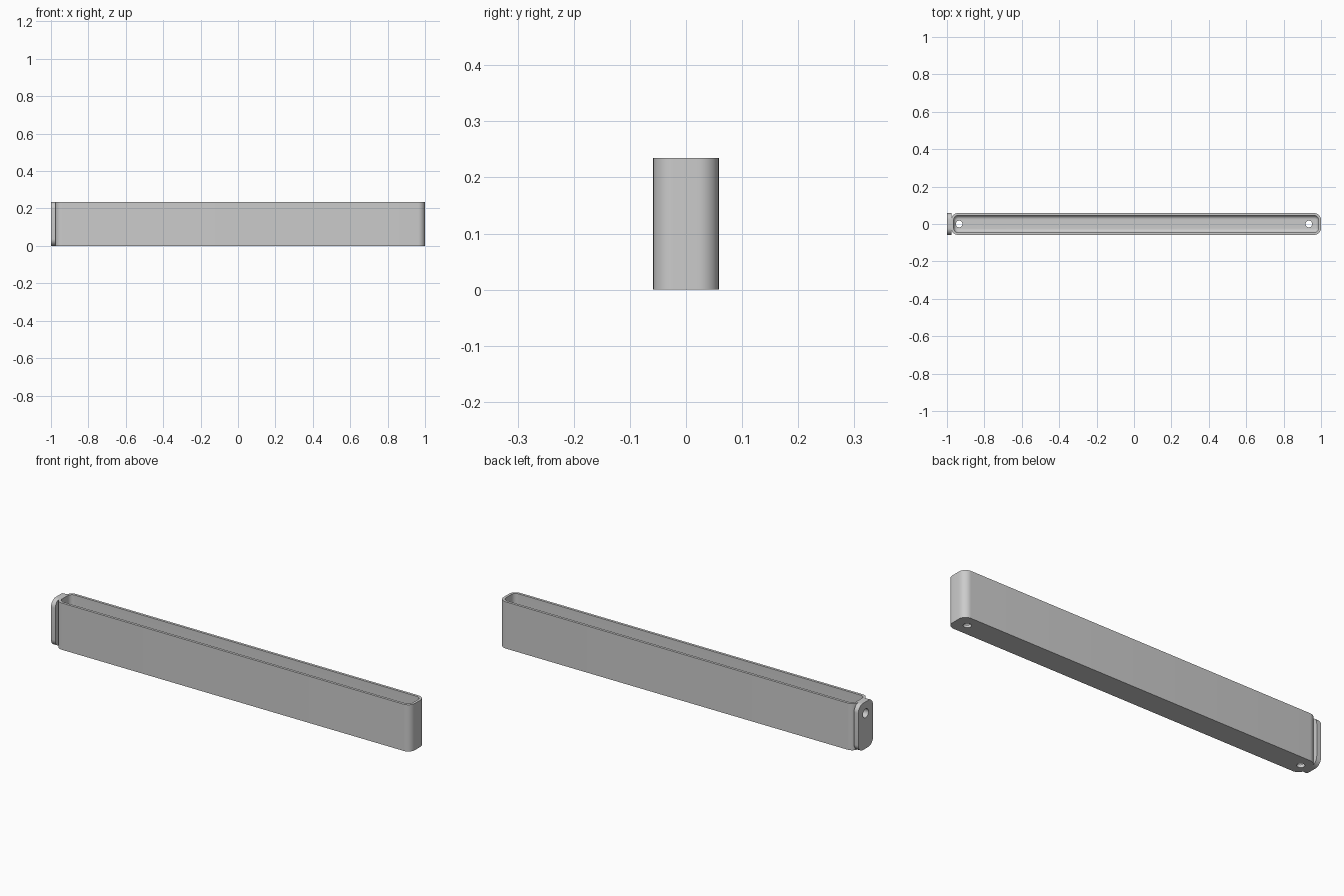
import bpy
import bmesh
import math

cube = bpy.data.objects.get("Cube")
if cube:
    bpy.data.objects.remove(cube, do_unlink=True)

LENGTH_MIN, LENGTH_MAX = -0.977, 1.0
HALF_W, HEIGHT, CORNER = 0.0585, 0.235, 0.037
WALL, FLOOR, FILLET = 0.013, 0.014, 0.02
CENTRE = (LENGTH_MIN + LENGTH_MAX) / 2
HALF_L = (LENGTH_MAX - LENGTH_MIN) / 2

grey = bpy.data.materials.new("plain_grey")
grey.use_nodes = True
colour = (0.6, 0.6, 0.6, 1)
grey.diffuse_color = colour
grey.node_tree.nodes["Principled BSDF"].inputs["Base Color"].default_value = colour


def rounded_rect(hu, hv, r, steps=10):
    """Outline of a rounded rectangle, counter-clockwise."""
    points = []
    for k, (su, sv) in enumerate([(1, 1), (-1, 1), (-1, -1), (1, -1)]):
        for i in range(steps + 1):
            a = (k + i / steps) * math.pi / 2
            points.append((su * (hu - r) + r * math.cos(a),
                           sv * (hv - r) + r * math.sin(a)))
    return points


def loft(name, rings):
    """Skin a stack of equal rings and cap both ends."""
    bm = bmesh.new()
    loops = [[bm.verts.new(p) for p in ring] for ring in rings]
    for a, b in zip(loops, loops[1:]):
        for i in range(len(a)):
            j = (i + 1) % len(a)
            bm.faces.new((a[i], a[j], b[j], b[i]))
    bm.faces.new(loops[0][::-1])
    bm.faces.new(loops[-1])
    bmesh.ops.recalc_face_normals(bm, faces=bm.faces)
    mesh = bpy.data.meshes.new(name)
    bm.to_mesh(mesh)
    bm.free()
    ob = bpy.data.objects.new(name, mesh)
    bpy.context.collection.objects.link(ob)
    mesh.materials.append(grey)
    return ob


def activate(ob):
    bpy.ops.object.select_all(action='DESELECT')
    ob.select_set(True)
    bpy.context.view_layer.objects.active = ob


def drill(ob, location, radius, rotation=(0, 0, 0)):
    """Cut a round hole through a part."""
    bpy.ops.mesh.primitive_cylinder_add(vertices=32, radius=radius, depth=0.08,
                                        location=location, rotation=rotation)
    cutter = bpy.context.object
    cutter.hide_render = True
    activate(ob)
    mod = ob.modifiers.new("hole", 'BOOLEAN')
    mod.object = cutter
    mod.operation = 'DIFFERENCE'
    mod.solver = 'EXACT'
    bpy.ops.object.modifier_apply(modifier=mod.name)
    bpy.data.objects.remove(cutter, do_unlink=True)


def tray_ring(inset, z):
    return [(CENTRE + u, v, z) for u, v in
            rounded_rect(HALF_L - inset, HALF_W - inset, CORNER - inset)]


# Open tray: outer wall, rim, inner wall and filleted floor
rings = [tray_ring(0, 0), tray_ring(0, HEIGHT), tray_ring(WALL, HEIGHT)]
for i in range(7):
    a = i / 6 * math.pi / 2
    rings.append(tray_ring(WALL + FILLET * (1 - math.cos(a)),
                           FLOOR + FILLET * (1 - math.sin(a))))
tray = loft("tray_body", rings)

# End plate with rounded corners
plate = loft("end_plate", [
    [(x, u, HEIGHT / 2 + v) for u, v in rounded_rect(HALF_W, HEIGHT / 2, 0.037)]
    for x in (-1.0, LENGTH_MIN + 0.001)])

# Drain holes in the floor, and the mounting hole through the end
for x in (-0.935, 0.935):
    drill(tray, (x, 0, 0), 0.018)
for part in (tray, plate):
    drill(part, (-0.985, 0, 0.177), 0.022, (0, math.pi / 2, 0))

for part in (tray, plate):
    activate(part)
    bpy.ops.object.shade_smooth_by_angle(angle=math.radians(35))
